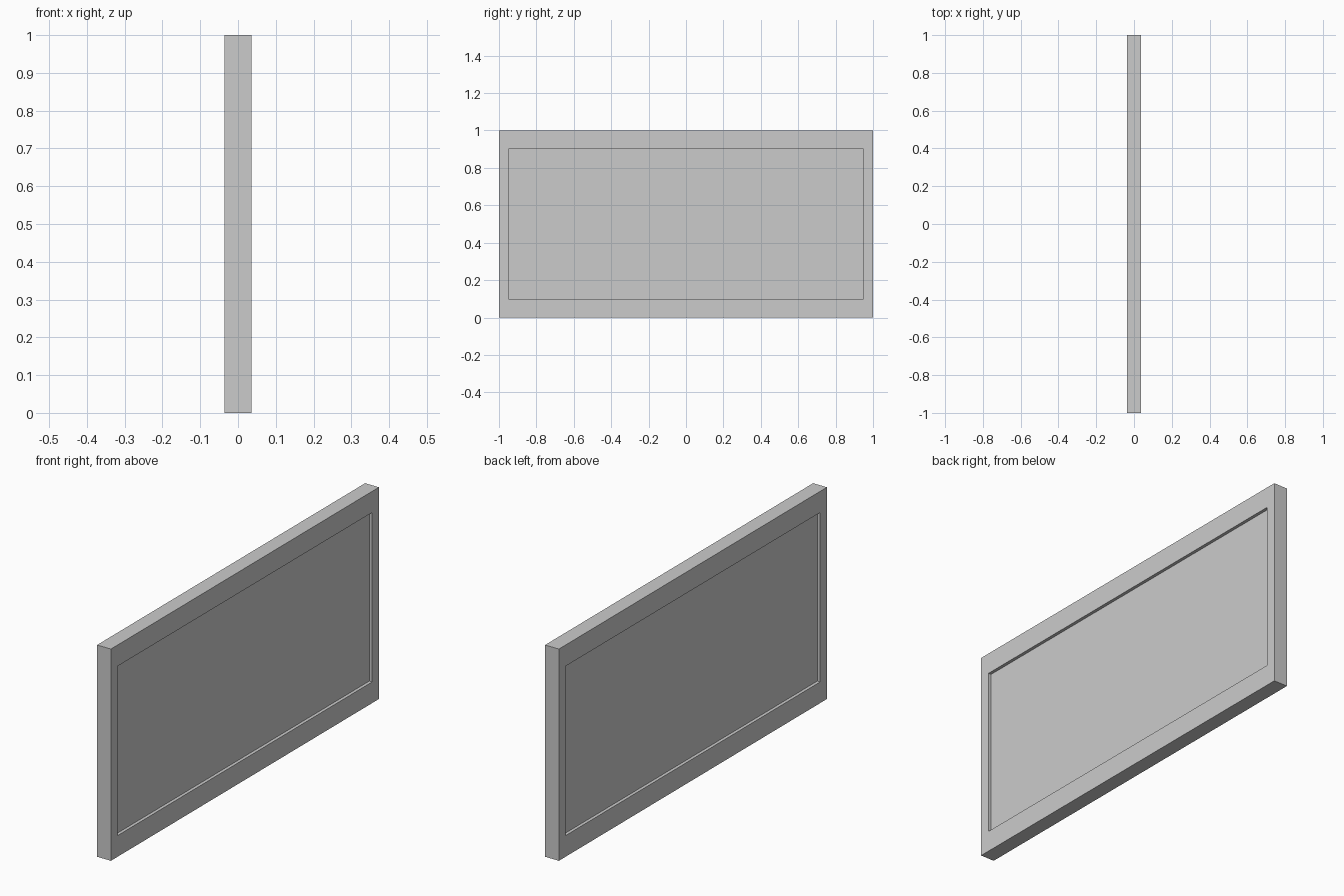
import bpy
import bmesh
from mathutils import Vector

if "Cube" in bpy.data.objects:
    bpy.data.objects.remove(bpy.data.objects["Cube"])

HALF_T = 0.036             # half thickness (x)
BORDER_Y, BORDER_Z = 0.05, 0.10
RECESS = 0.015

bm = bmesh.new()

# Slab: thin in x, 2 wide in y, 1 high, standing on z = 0
bmesh.ops.create_cube(bm, size=1.0)
for v in bm.verts:
    v.co = Vector((v.co.x * 2 * HALF_T, v.co.y * 2, v.co.z + 0.5))
bm.normal_update()

# Recessed panel on both broad faces
for face in [f for f in bm.faces if abs(f.normal.x) > 0.9]:
    side = 1 if face.normal.x > 0 else -1
    # Border
    bmesh.ops.inset_individual(bm, faces=[face], thickness=0.05)
    for v in face.verts:
        v.co.y = (1 - BORDER_Y) * (1 if v.co.y > 0 else -1)
        v.co.z = 1 - BORDER_Z if v.co.z > 0.5 else BORDER_Z
    # Step inward
    panel = bmesh.ops.extrude_discrete_faces(bm, faces=[face])["faces"][0]
    for v in panel.verts:
        v.co.x -= side * RECESS

bmesh.ops.recalc_face_normals(bm, faces=bm.faces)
mesh = bpy.data.meshes.new("framed_panel")
bm.to_mesh(mesh)
bm.free()
bpy.context.collection.objects.link(bpy.data.objects.new("framed_panel", mesh))
